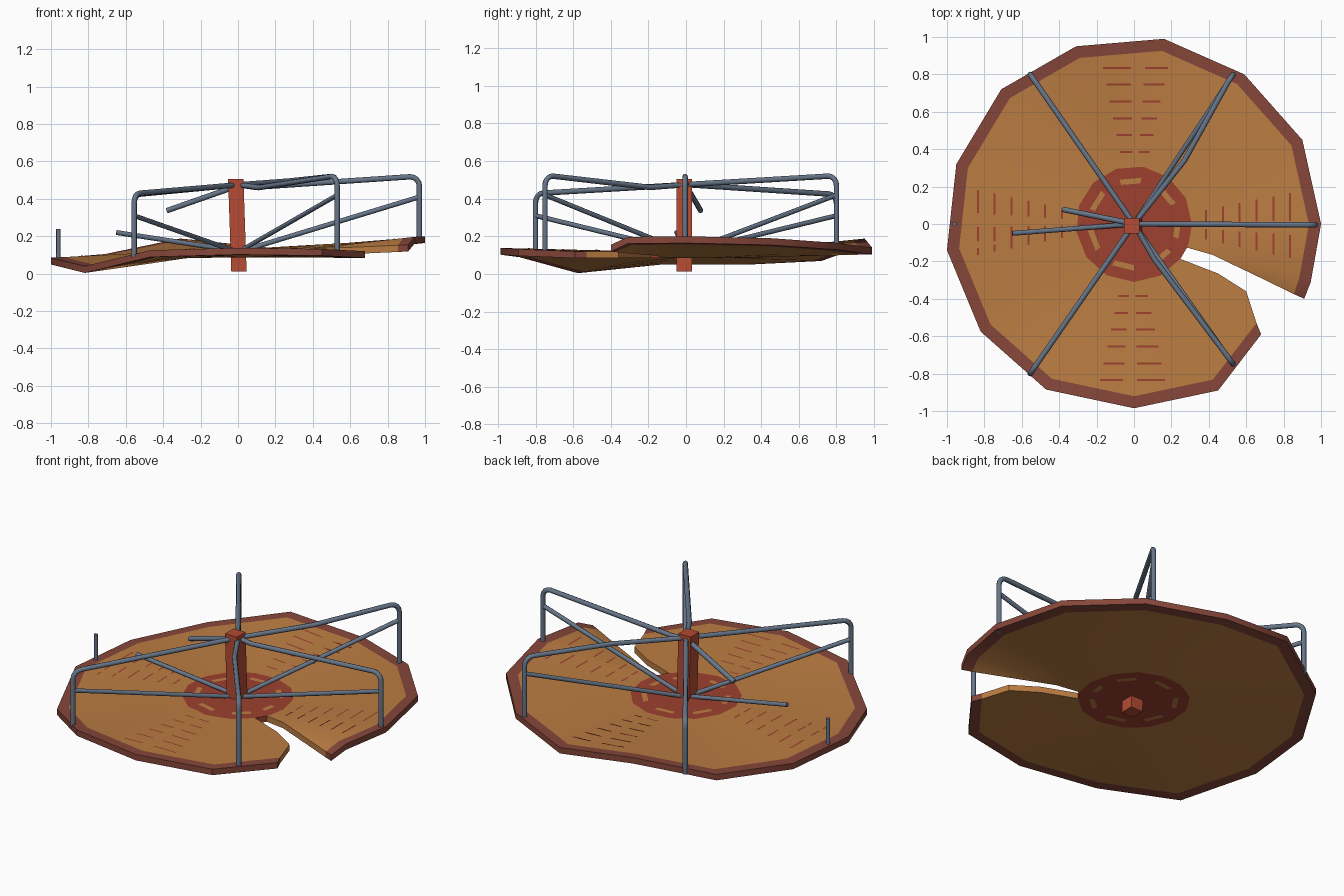
import bpy, bmesh, math
from mathutils import Vector

if "Cube" in bpy.data.objects:
    bpy.data.objects.remove(bpy.data.objects["Cube"])


def material(name, rgb):
    m = bpy.data.materials.new(name)
    m.diffuse_color = (*rgb, 1)
    m.use_nodes = True
    m.node_tree.nodes["Principled BSDF"].inputs["Base Color"].default_value = m.diffuse_color
    return m


WOOD = material("orange deck", (0.50, 0.205, 0.055))
RIM = material("rust rim", (0.24, 0.062, 0.042))
HUB = material("hub red", (0.34, 0.052, 0.028))
RED = material("post red", (0.46, 0.07, 0.033))
STEEL = material("blue steel", (0.135, 0.18, 0.25))


def finish(bm, name, mats, angle=30):
    bmesh.ops.recalc_face_normals(bm, faces=bm.faces)
    me = bpy.data.meshes.new(name)
    bm.to_mesh(me)
    bm.free()
    ob = bpy.data.objects.new(name, me)
    bpy.context.collection.objects.link(ob)
    for m in mats:
        me.materials.append(m)
    bpy.ops.object.select_all(action='DESELECT')
    bpy.context.view_layer.objects.active = ob
    ob.select_set(True)
    bpy.ops.object.shade_smooth_by_angle(angle=math.radians(angle))
    return ob


# Warped deck: outer corners (x, y, top z), anticlockwise from the split
ZC, THICK = 0.122, 0.036
OUTER = [(.91, -.40, .155), (.945, -.31, .197), (1.0, 0, .20), (.90, .45, .19), (.59, .80, .165),
         (.16, .99, .14), (-.31, .95, .188), (-.71, .72, .105), (-.95, .32, .085),
         (-1.0, -.14, .085), (-.82, -.575, .04), (-.47, -.885, .125), (0, -.985, .138),
         (.45, -.89, .132), (.68, -.59, .12)]
HUB_R = [.19, .22, .25, .31]
FRAC = [.55, .75, .935, 1.0]
# the two torn edges follow their own paths
TORN = {0: [(.42, -.165), (.66, -.28), (.855, -.375), (.91, -.40)],
        len(OUTER) - 1: [(.45, -.265), (.60, -.36), (.655, -.53), (.68, -.59)]}
HUB_ANGLE = {0: -24, len(OUTER) - 1: -37}


def column(i):
    x, y, z = OUTER[i]
    a = math.radians(HUB_ANGLE[i]) if i in HUB_ANGLE else math.atan2(y, x)
    pts = [Vector((r * math.cos(a), r * math.sin(a), ZC)) for r in HUB_R]
    for k, f in enumerate(FRAC):
        px, py = TORN[i][k] if i in TORN else (x * f, y * f)
        pts.append(Vector((px, py, ZC + (z - ZC) * (f - .3) / .7)))
    return pts


bm = bmesh.new()
grid = [[bm.verts.new(p) for p in column(i)] for i in range(len(OUTER))]
centre = bm.verts.new((0, 0, ZC))
n = len(grid)
for i in range(n):
    a, b = grid[i], grid[(i + 1) % n]
    bm.faces.new((centre, a[0], b[0])).material_index = 2
    for k in range(len(a) - 1):
        if i == n - 1 and k > 2:      # open split beyond the hub
            break
        f = bm.faces.new((a[k], a[k + 1], b[k + 1], b[k]))
        if k == 6:
            f.material_index = 1
        elif k < 3:
            f.material_index = 0 if (k == 1 and i % 2) else 2
ext = bmesh.ops.extrude_face_region(bm, geom=bm.faces[:], use_keep_orig=True)
low = [g for g in ext["geom"] if isinstance(g, bmesh.types.BMVert)]
bmesh.ops.translate(bm, verts=low, vec=(0, 0, -THICK))
deck = finish(bm, "deck", [WOOD, RIM, HUB])

# Worn paint scratches lying on the deck
bm = bmesh.new()
for d in range(4):
    c, s = math.cos(d * math.pi / 2), math.sin(d * math.pi / 2)
    for k in range(6):
        r = .38 + .09 * k
        for t0, t1 in ((-.22 * r, -.07 * r), (.02 * r, .2 * r)):
            quad = []
            for rr, t in ((r, t0), (r + .010, t0), (r + .010, t1), (r, t1)):
                hit, loc, _, _ = deck.ray_cast((rr * c - t * s, rr * s + t * c, 1), (0, 0, -1))
                if hit:
                    quad.append(loc + Vector((0, 0, .003)))
            if len(quad) == 4:
                bm.faces.new([bm.verts.new(q) for q in quad])
finish(bm, "deck_scratches", [HUB])

# Leaning square post
bm = bmesh.new()
bmesh.ops.create_cube(bm, size=1)
for v in bm.verts:
    up = v.co.z > 0
    v.co = Vector((v.co.x * .082 + (-.012 if up else .005), v.co.y * .082 - .01, .505 if up else .012))
finish(bm, "centre_post", [RED])


def tube(name, pts, r=.0145):
    cu = bpy.data.curves.new(name, 'CURVE')
    cu.dimensions = '3D'
    cu.bevel_depth, cu.bevel_resolution, cu.use_fill_caps = r, 2, True
    sp = cu.splines.new('POLY')
    sp.points.add(len(pts) - 1)
    for p, q in zip(sp.points, pts):
        p.co = (*q, 1)
    cu.materials.append(STEEL)
    ob = bpy.data.objects.new(name, cu)
    bpy.context.collection.objects.link(ob)


def rail(name, end, top, foot, brace, kink=None):
    """Handrail from post top to deck edge, with a diagonal brace."""
    e = Vector((*end, 0))
    d = e.normalized()
    pts = [Vector((0, 0, .475))]
    if kink:
        pts.append(Vector(kink))
    bend = .05
    c = e + Vector((0, 0, top - bend)) - d * bend
    for k in range(5):                # rounded elbow
        a = math.pi / 2 * (1 - k / 4)
        pts.append(c + d * bend * math.cos(a) + Vector((0, 0, bend * math.sin(a))))
    pts.append(e + Vector((0, 0, foot)))
    tube(name + "_handrail", pts)
    tube(name + "_brace", [Vector((0, 0, .115)), e + Vector((0, 0, brace))], .013)


rail("right", (.97, -.005), .518, .16, .41, (.09, 0, .462))
rail("back_right", (.53, .80), .52, .15, .42, (.27, .34, .495))
rail("front_right", (.53, -.75), .52, .12, .42, (.11, -.19, .46))
rail("back_left", (-.555, .80), .425, .10, .31)
rail("front_left", (-.555, -.80), .43, .09, .31)

# Snapped left handrail: two loose lengths and a stub
tube("broken_handrail", [(0, 0, .47), (-.38, .078, .337)])
tube("broken_brace", [(0, 0, .12), (-.65, -.05, .22)], .013)
tube("broken_stub", [(-.96, 0, .08), (-.96, 0, .24)], .012)
